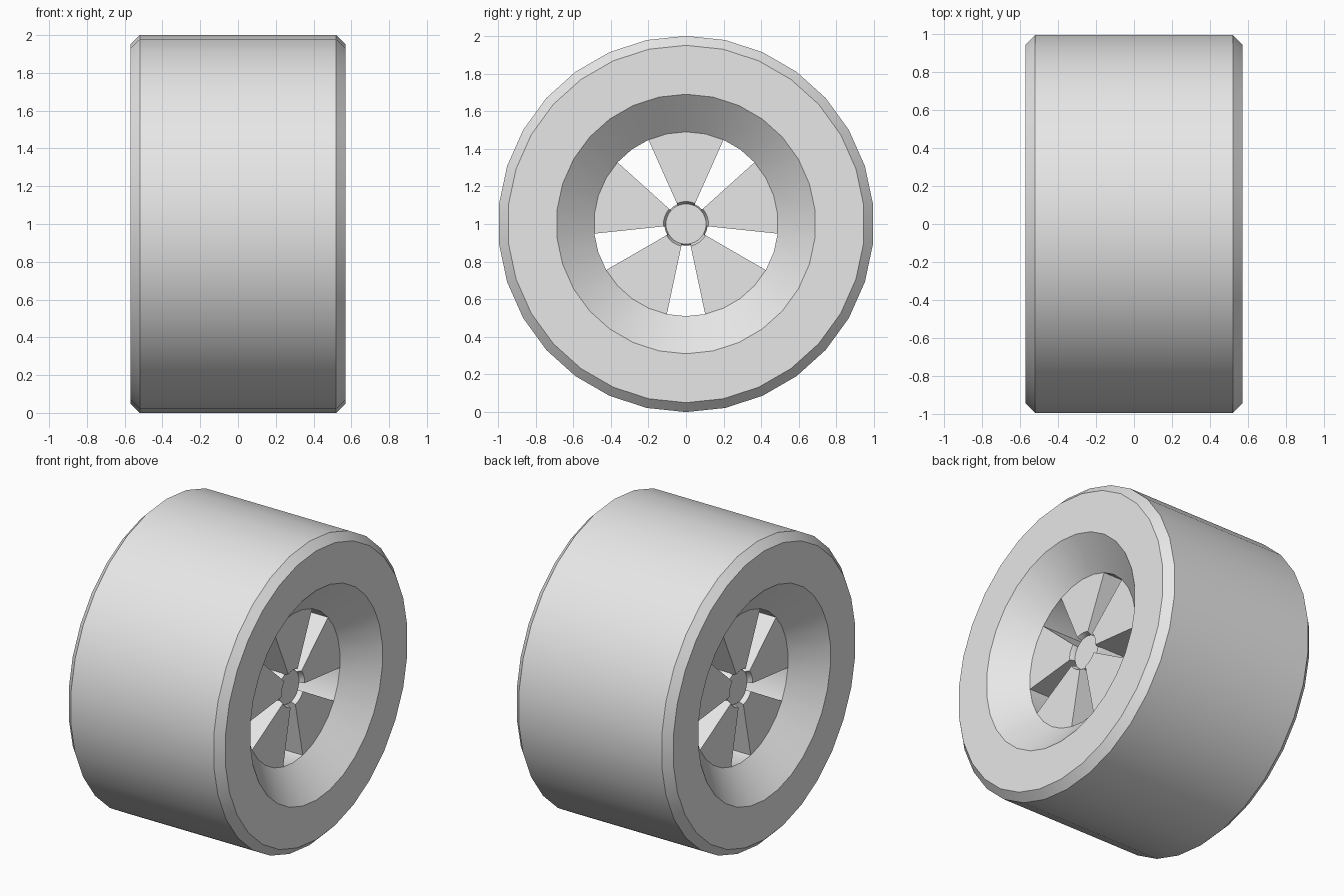
import bpy, bmesh, math

if "Cube" in bpy.data.objects:
    bpy.data.objects.remove(bpy.data.objects["Cube"])

SIDES = 30
STEP = math.tau / SIDES
CENTRE_Z = 1.0

grey = bpy.data.materials.new("light_grey")
grey.diffuse_color = (0.8, 0.8, 0.8, 1.0)
grey.use_nodes = True
grey.node_tree.nodes["Principled BSDF"].inputs["Base Color"].default_value = grey.diffuse_color


def sweep(name, profile, first=0, count=SIDES, closed_profile=True):
    """Turn an (x, radius) profile around the x axis; angles start at the top."""
    bm = bmesh.new()
    full = count == SIDES
    rings = []
    for i in range(count if full else count + 1):
        a = (first + i) * STEP
        rings.append([bm.verts.new((x, r * math.sin(a), CENTRE_Z + r * math.cos(a)))
                      for x, r in profile])
    n = len(profile)
    for i in range(count):
        a, b = rings[i], rings[(i + 1) % len(rings)]
        for j in range(n if closed_profile else n - 1):
            k = (j + 1) % n
            bm.faces.new((a[j], a[k], b[k], b[j]))
    if not full:                      # wedge sides
        bm.faces.new(rings[0])
        bm.faces.new(rings[-1])
    elif not closed_profile:          # flat end discs
        bm.faces.new([r[0] for r in rings])
        bm.faces.new([r[-1] for r in rings])
    bmesh.ops.recalc_face_normals(bm, faces=bm.faces)
    mesh = bpy.data.meshes.new(name)
    bm.to_mesh(mesh)
    bm.free()
    mesh.materials.append(grey)
    obj = bpy.data.objects.new(name, mesh)
    bpy.context.collection.objects.link(obj)
    bpy.ops.object.select_all(action='DESELECT')
    obj.select_set(True)
    bpy.context.view_layer.objects.active = obj
    bpy.ops.object.shade_smooth_by_angle(angle=math.radians(30))
    return obj


def mirrored(half):
    """Extend a half profile (x > 0) to both sides of the wheel."""
    return half + [(-x, r) for x, r in reversed(half)]


# Tyre with bevelled shoulders, flat sidewalls and dished rim
sweep("tyre_and_rim", mirrored([(0.40, 0.49), (0.57, 0.69), (0.57, 0.95), (0.52, 1.0)]))

# Five broad spokes running through the wheel
for s in range(5):
    sweep(f"spoke_{s + 1}", mirrored([(0.40, 0.492), (0.40, 0.12), (0.365, 0.105)]),
          first=s * 6 - 2, count=4)

# Slightly recessed hub
sweep("hub", mirrored([(0.37, 0.107), (0.35, 0.115)]), closed_profile=False)
